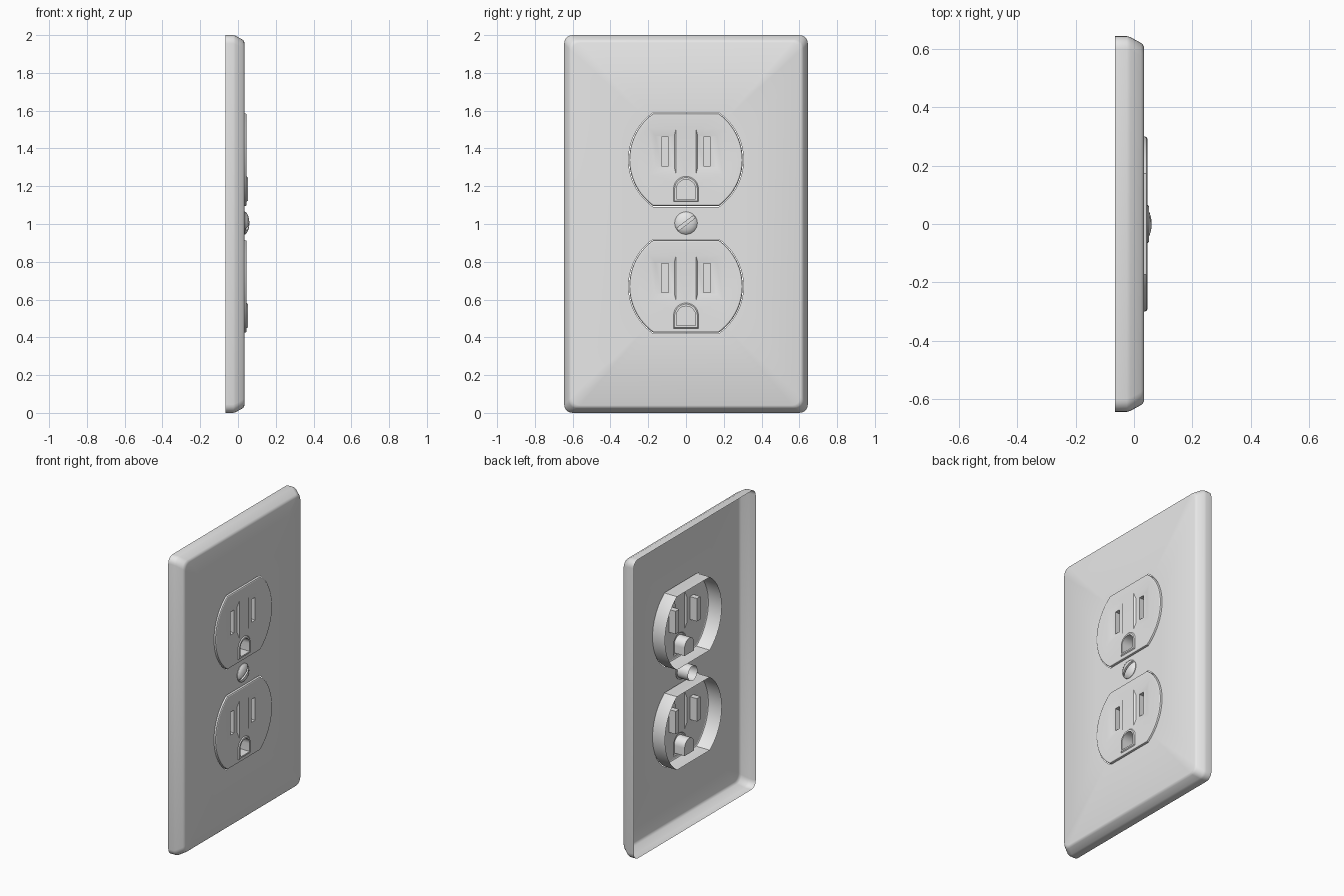
import bpy, bmesh
from math import sin, cos, pi, asin, radians

cube = bpy.data.objects.get("Cube")
if cube:
    bpy.data.objects.remove(cube)

mat = bpy.data.materials.new("light grey plastic")
mat.use_nodes = True
grey = (0.8, 0.8, 0.8, 1)
mat.diffuse_color = grey
mat.node_tree.nodes["Principled BSDF"].inputs["Base Color"].default_value = grey


# Outlines, as lists of (y, z)
def arc(cy, cz, r, a0, a1, n):
    return [(cy + r * cos(a0 + (a1 - a0) * i / n), cz + r * sin(a0 + (a1 - a0) * i / n))
            for i in range(n + 1)]


def rounded_rect(hy, hz, r, cy=0, cz=0, n=5):
    pts = []
    for k, (sy, sz) in enumerate([(1, 1), (-1, 1), (-1, -1), (1, -1)]):
        pts += arc(cy + sy * (hy - r), cz + sz * (hz - r), r, k * pi / 2, (k + 1) * pi / 2, n)
    return pts


def rect(y0, y1, z0, z1):
    return [(y0, z0), (y1, z0), (y1, z1), (y0, z1)]


def outlet(cz, inset=0.0):
    r, h = 0.3 - inset, 0.245 - inset
    a = asin(h / r)
    return arc(0, cz, r, -a, a, 24) + arc(0, cz, r, pi - a, pi + a, 24)


def arch(cz, hw, bottom, top):
    return [(-hw, cz + bottom), (hw, cz + bottom)] + arc(0, cz + top - hw, hw, 0, pi, 14)


def circle(r, cz, n=32):
    return arc(0, cz, r, 0, 2 * pi * (n - 1) / n, n - 1)


# Mesh helpers
def ring(bm, pts, x):
    return [bm.verts.new((x, y, z)) for y, z in pts]


def skin(bm, rings):
    for a, b in zip(rings, rings[1:]):
        for i in range(len(a)):
            j = (i + 1) % len(a)
            bm.faces.new((a[i], a[j], b[j], b[i]))


def fill(bm, loops):
    edges = []
    for lp in loops:
        for a, b in zip(lp, lp[1:] + lp[:1]):
            edges.append(bm.edges.get((a, b)) or bm.edges.new((a, b)))
    bmesh.ops.triangle_fill(bm, edges=edges, use_beauty=True, normal=(1, 0, 0))


def finish(bm, name, angle=30):
    bmesh.ops.recalc_face_normals(bm, faces=bm.faces)
    # the broad front must look towards +x
    if sum(f.normal.x * f.calc_area() for f in bm.faces) < -1e-4:
        bmesh.ops.reverse_faces(bm, faces=bm.faces)
    me = bpy.data.meshes.new(name)
    bm.to_mesh(me)
    bm.free()
    me.materials.append(mat)
    ob = bpy.data.objects.new(name, me)
    bpy.context.collection.objects.link(ob)
    bpy.ops.object.select_all(action='DESELECT')
    bpy.context.view_layer.objects.active = ob
    ob.select_set(True)
    bpy.ops.object.shade_smooth_by_angle(angle=radians(angle))
    return ob


CENTRES = {"upper": 1.34, "lower": 0.67}
SCREW_Z = 1.005

# Wall plate: open-backed shell with holes for the sockets and screw
bm = bmesh.new()
steps = [(0, -0.065), (0, -0.025), (0.004, -0.012), (0.024, 0.024), (0.03, 0.031), (0.04, 0.035)]
rings = [ring(bm, rounded_rect(0.645 - d, 1 - d, 0.045, 0, 1), x) for d, x in steps]
skin(bm, rings)
holes = [ring(bm, outlet(cz, -0.004), 0.035) for cz in CENTRES.values()]
holes.append(ring(bm, circle(0.058, SCREW_Z), 0.035))
fill(bm, [rings[-1]] + holes)
finish(bm, "wall_plate", 40)

# Sockets: hollow collar, face with dished blade slots and a ground opening
for label, cz in CENTRES.items():
    bm = bmesh.new()
    body = [ring(bm, outlet(cz, d), x)
            for d, x in [(0, -0.055), (0, 0.038), (0.002, 0.043), (0.007, 0.046)]]
    skin(bm, body)
    openings = []
    for s in (-1, 1):
        y = s * 0.112
        slot = rect(y - 0.019, y + 0.019, cz - 0.033, cz + 0.12)
        dish = [ring(bm, rect(y - 0.085, y + 0.06, cz - 0.08, cz + 0.165) if s < 0 else
                     rect(y - 0.06, y + 0.085, cz - 0.08, cz + 0.165), 0.046),
                ring(bm, rect(y - 0.05, y + 0.05, cz - 0.04, cz + 0.127), 0.036),
                ring(bm, slot, 0.036), ring(bm, slot, -0.015)]
        skin(bm, dish)
        fill(bm, [dish[-1]])
        openings.append(dish[0])
    ground = [ring(bm, arch(cz, w, b, t), x) for w, b, t, x in
              [(0.066, -0.222, -0.088, 0.046), (0.06, -0.217, -0.094, 0.052),
               (0.05, -0.207, -0.105, 0.052), (0.05, -0.207, -0.105, -0.025)]]
    skin(bm, ground)
    fill(bm, [ground[-1]])
    fill(bm, [body[-1], ground[0]] + openings)
    finish(bm, label + "_socket", 25)

# Screw shaft: open tube behind the plate
bm = bmesh.new()
skin(bm, [ring(bm, circle(0.05, SCREW_Z), x) for x in (-0.05, 0.034)])
finish(bm, "screw_shaft")

# Screw head: dome with a diagonal slot
bm = bmesh.new()
head = [ring(bm, circle(r, SCREW_Z), x) for r, x in
        [(0.06, 0.03), (0.06, 0.038), (0.052, 0.047), (0.038, 0.054), (0.02, 0.059), (0.006, 0.06)]]
skin(bm, head)
bm.faces.new(head[0])
bm.faces.new(head[-1])
screw = finish(bm, "screw_head", 35)

bpy.ops.mesh.primitive_cube_add(size=1, location=(0.07, 0, SCREW_Z), rotation=(radians(37), 0, 0))
cutter = bpy.context.object
cutter.name = "slot_cutter"
cutter.scale = (0.056, 0.2, 0.016)
cutter.hide_render = True
cut = screw.modifiers.new("slot", 'BOOLEAN')
cut.operation = 'DIFFERENCE'
cut.object = cutter
bpy.context.view_layer.objects.active = screw
bpy.ops.object.modifier_apply(modifier="slot")
bpy.data.objects.remove(cutter)
